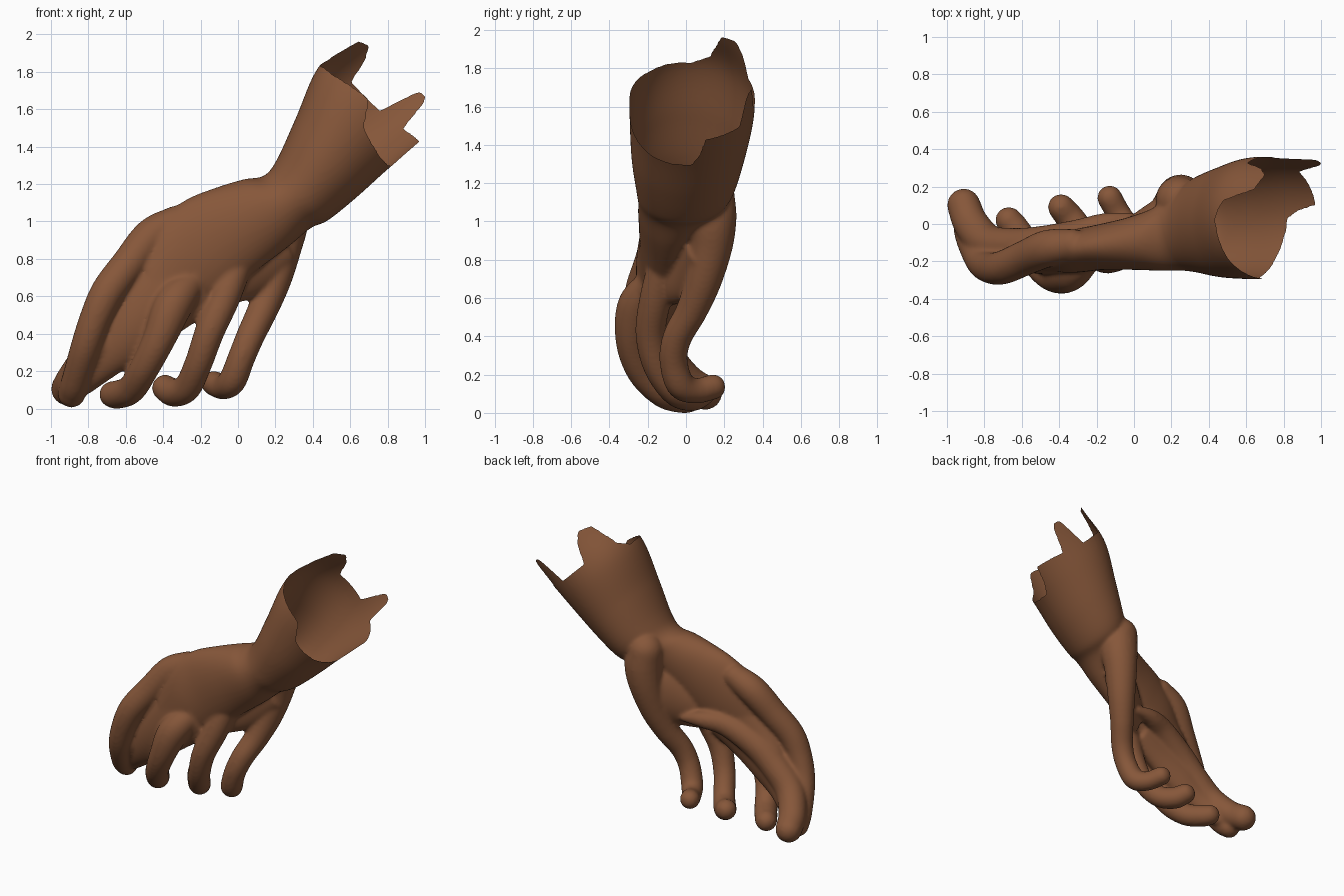
import bpy, bmesh, math
from mathutils import Vector, Matrix

if "Cube" in bpy.data.objects:
    bpy.data.objects.remove(bpy.data.objects["Cube"])

VOXEL = 0.0115
bm = bmesh.new()


def spline(rows, steps):
    """Catmull-Rom through rows of numbers."""
    rows = [Vector(r) for r in rows]
    pts = [rows[0] * 2 - rows[1]] + rows + [rows[-1] * 2 - rows[-2]]
    out = []
    for i in range(1, len(pts) - 2):
        a, b, c, d = pts[i - 1:i + 3]
        for k in range(steps):
            t = k / steps
            out.append((b * 2 + (c - a) * t + (a * 2 - b * 5 + c * 4 - d) * t ** 2
                        + (b * 3 - a - c * 3 + d) * t ** 3) * 0.5)
    return out + [rows[-1]]


def digit(*rows):
    """Round limb: overlapping balls along a path of (x, y, z, radius)."""
    for p in spline(rows, 9):
        bmesh.ops.create_icosphere(bm, subdivisions=3, radius=p[3],
                                   matrix=Matrix.Translation(p[:3]))


def body(*rows, n=64):
    """Closed loft; row = upper edge x,z, lower edge x,z, front y, back y."""
    rings = []
    for s in spline(rows, 8):
        ring = []
        for k in range(n):
            a = math.tau * k / n
            c, w = math.cos(a), math.sin(a)
            ring.append(bm.verts.new((
                (s[0] + s[2]) / 2 + c * (s[0] - s[2]) / 2,
                (s[4] + s[5]) / 2 + w * (s[5] - s[4]) / 2,
                (s[1] + s[3]) / 2 + c * (s[1] - s[3]) / 2)))
        rings.append(ring)
    for r, q in zip(rings, rings[1:]):
        for k in range(n):
            bm.faces.new((r[k - 1], r[k], q[k], q[k - 1]))
    bm.faces.new(rings[0][::-1])
    bm.faces.new(rings[-1])


# forearm, wrist and back of the hand
body((.82, 2.16, 1.24, 1.62, -.30, .37),
     (.61, 1.99, 1.02, 1.46, -.295, .36),
     (.43, 1.83, .82, 1.30, -.295, .355),
     (.31, 1.56, .63, 1.13, -.285, .305),
     (.21, 1.34, .48, 1.01, -.26, .25),
     (.14, 1.25, .39, .97, -.25, .19),
     (.03, 1.23, .27, .87, -.25, .10),
     (-.12, 1.185, .11, .75, -.245, .04),
     (-.28, 1.12, -.06, .62, -.245, .0),
     (-.42, 1.01, -.20, .54, -.26, -.03),
     (-.53, .82, -.32, .45, -.26, -.07))
# slab running from the palm down beside the outer digit
body((-.33, 1.0, -.13, .53, -.25, -.03),
     (-.50, .82, -.31, .41, -.265, -.05),
     (-.63, .62, -.48, .29, -.26, -.05),
     (-.75, .42, -.64, .19, -.21, -.04),
     (-.86, .22, -.80, .08, -.12, .03))
# web between the thumb side and the palm
body((.20, 1.02, .31, .78, .0, .19),
     (.10, .98, .16, .63, -.06, .14),
     (-.02, .88, .04, .58, -.13, .06),
     (-.12, .80, -.08, .56, -.19, -.02))
bmesh.ops.recalc_face_normals(bm, faces=bm.faces)

# ball of the thumb and the nearest digit
digit((.24, .13, 1.14, .125), (.25, .135, 1.02, .13), (.23, .13, .88, .115),
      (.19, .09, .70, .098), (.135, .03, .54, .083), (.07, -.045, .40, .077),
      (.02, -.065, .28, .074), (-.03, -.03, .155, .075),
      (-.08, .05, .12, .067), (-.13, .14, .14, .067))
# second digit
digit((0, -.12, .78, .08), (-.07, -.16, .60, .084), (-.15, -.185, .42, .08),
      (-.21, -.15, .25, .075), (-.27, -.06, .12, .075),
      (-.34, .03, .09, .077), (-.39, .09, .115, .071))
# third digit
digit((-.25, -.18, .68, .08), (-.345, -.255, .56, .105), (-.42, -.28, .38, .088),
      (-.50, -.23, .22, .079), (-.57, -.12, .11, .078),
      (-.64, -.02, .08, .077), (-.67, .02, .08, .072))
# broad digit lying across the palm
digit((.0, .03, .67, .03), (-.15, .0, .68, .06), (-.30, -.06, .66, .085),
      (-.50, -.11, .55, .10), (-.65, -.12, .42, .10), (-.78, -.10, .29, .10),
      (-.87, .0, .17, .095), (-.91, .10, .11, .09))
# outer digit along the knuckle edge
digit((-.33, -.11, 1.005, .085), (-.46, -.13, .925, .10), (-.58, -.18, .78, .095),
      (-.695, -.23, .63, .092), (-.765, -.235, .48, .085),
      (-.82, -.20, .32, .08), (-.87, -.10, .15, .076), (-.89, -.03, .085, .076))

# fuse everything into one skin
raw = bpy.data.meshes.new("raw_hand")
bm.to_mesh(raw)
bm.free()
tmp = bpy.data.objects.new("raw_hand", raw)
bpy.context.collection.objects.link(tmp)
mod = tmp.modifiers.new("fuse", 'REMESH')
mod.mode = 'VOXEL'
mod.voxel_size = VOXEL
bpy.context.view_layer.update()
mesh = bpy.data.meshes.new_from_object(
    tmp.evaluated_get(bpy.context.evaluated_depsgraph_get()))
mesh.name = "hand"
bpy.data.objects.remove(tmp)

# torn sleeve rim: (angle round the forearm, length along its axis)
RIM = [(-180, .01), (-140, .04), (-95, .12), (-75, 0), (-40, -.02), (0, 0),
       (7, .07), (13, .2), (35, .19), (50, .17), (60, .34), (64, .37),
       (72, .36), (80, .13), (118, .10), (128, .23), (138, .29), (153, .26),
       (164, .06), (180, .01)]


def rim_limit(angle):
    for (a, s), (b, e) in zip(RIM, RIM[1:]):
        if angle <= b:
            return s + (e - s) * (angle - a) / (b - a)
    return RIM[-1][1]


def beyond_rim(p):
    x, y, z = p.x - .62, p.y - .03, p.z - 1.565
    t, u = .8 * x + .6 * z, .6 * x - .8 * z
    return t > rim_limit(math.degrees(math.atan2(y, u)))


bm = bmesh.new()
bm.from_mesh(mesh)
for _ in range(5):
    bmesh.ops.smooth_vert(bm, verts=bm.verts, factor=.5,
                          use_axis_x=True, use_axis_y=True, use_axis_z=True)
gone = [f for f in bm.faces if beyond_rim(f.calc_center_median())]
bmesh.ops.delete(bm, geom=gone, context='FACES')
# even out the cut edge
for _ in range(3):
    moved = {}
    for v in bm.verts:
        near = [e.other_vert(v).co for e in v.link_edges if e.is_boundary]
        if len(near) == 2:
            moved[v] = v.co * .5 + (near[0] + near[1]) * .25
    for v, co in moved.items():
        v.co = co
# rest on the ground
low = min(v.co.z for v in bm.verts)
for v in bm.verts:
    v.co.z -= low
for f in bm.faces:
    f.smooth = True
    f.material_index = 0
bm.to_mesh(mesh)
bm.free()

skin = bpy.data.materials.new("brown skin")
skin.diffuse_color = (.24, .095, .042, 1)
skin.use_nodes = True
skin.node_tree.nodes["Principled BSDF"].inputs["Base Color"].default_value = skin.diffuse_color
mesh.materials.clear()
mesh.materials.append(skin)
hand = bpy.data.objects.new("hand", mesh)
bpy.context.collection.objects.link(hand)
